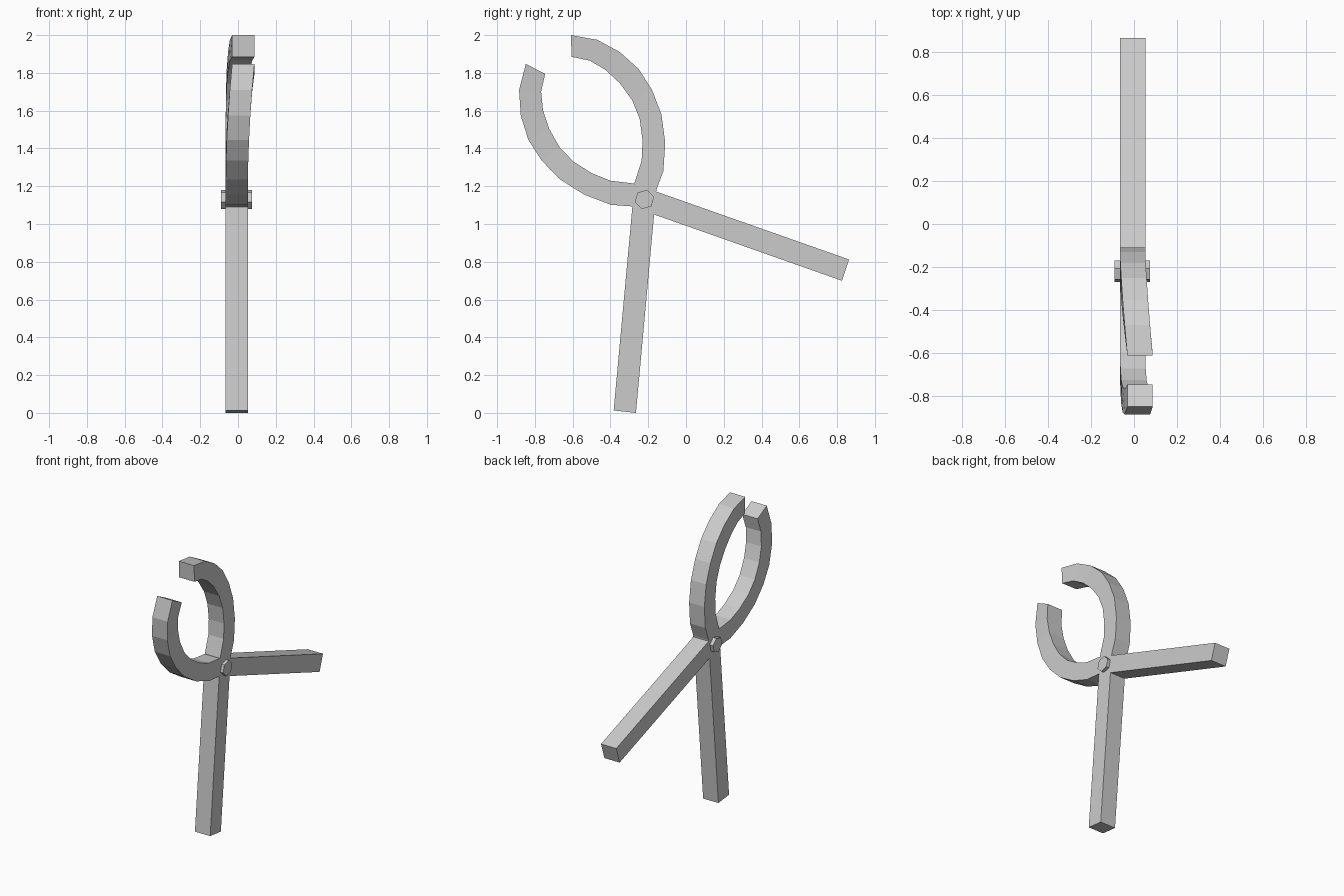
import bpy, bmesh, math
from mathutils import Vector, Matrix

if "Cube" in bpy.data.objects:
    bpy.data.objects.remove(bpy.data.objects["Cube"])

steel = bpy.data.materials.new("light_grey_metal")
steel.use_nodes = True
grey = (0.6, 0.6, 0.6, 1)
steel.diffuse_color = grey
steel.node_tree.nodes["Principled BSDF"].inputs["Base Color"].default_value = grey

PIVOT = Vector((-0.22, 1.13))            # hinge centre in (y, z)
AXIS = Vector((-0.54, 0.842)).normalized()   # line of symmetry of the two arms
X_LEFT, X_RIGHT = -0.065, 0.053
TIP_SHIFT, BEND_START = 0.034, 3

# Outer and inner edges of one arm: handle end first, then along the jaw
OUTER = [(-0.265, 0), (-0.157, 1.18), (-0.12, 1.28), (-0.11, 1.43), (-0.13, 1.58),
         (-0.18, 1.71), (-0.25, 1.82), (-0.35, 1.91), (-0.47, 1.975), (-0.61, 2.0)]
INNER = [(-0.383, 0.013), (-0.272, 1.22), (-0.235, 1.335), (-0.23, 1.44), (-0.245, 1.555),
         (-0.285, 1.655), (-0.35, 1.745), (-0.425, 1.815), (-0.51, 1.865), (-0.605, 1.885)]


def mirror(p):
    r = Vector(p) - PIVOT
    return PIVOT + 2 * r.dot(AXIS) * AXIS - r


def finish(name, bm):
    bmesh.ops.recalc_face_normals(bm, faces=bm.faces)
    mesh = bpy.data.meshes.new(name)
    bm.to_mesh(mesh)
    bm.free()
    mesh.materials.append(steel)
    bpy.context.collection.objects.link(bpy.data.objects.new(name, mesh))


def arm(name, place):
    """Square bar swept through the edge pairs, drifting sideways at the jaw tip."""
    bm = bmesh.new()
    rings = []
    for i, (o, n) in enumerate(zip(OUTER, INNER)):
        bend = max(0, i - 1 - BEND_START) / (len(OUTER) - 2 - BEND_START)
        shift = TIP_SHIFT * bend ** 2
        o, n = place(o), place(n)
        corners = [(X_LEFT, o), (X_RIGHT, o), (X_RIGHT, n), (X_LEFT, n)]
        rings.append([bm.verts.new((x + shift, p[0], p[1])) for x, p in corners])
    for a, b in zip(rings, rings[1:]):
        for k in range(4):
            j = (k + 1) % 4
            bm.faces.new((a[k], a[j], b[j], b[k]))
    bm.faces.new(rings[0])
    bm.faces.new(rings[-1])
    finish(name, bm)


arm("upright_handle_and_back_jaw", Vector)
arm("raised_handle_and_front_jaw", mirror)

# Hexagonal hinge bolt through both arms
bm = bmesh.new()
bmesh.ops.create_cone(bm, cap_ends=True, segments=6, radius1=0.052, radius2=0.052, depth=0.165)
turn = (Matrix.Translation((-0.008, PIVOT.x, PIVOT.y))
        @ Matrix.Rotation(math.radians(15), 4, 'X')
        @ Matrix.Rotation(math.radians(90), 4, 'Y'))
bmesh.ops.transform(bm, matrix=turn, verts=bm.verts)
finish("hinge_bolt", bm)
